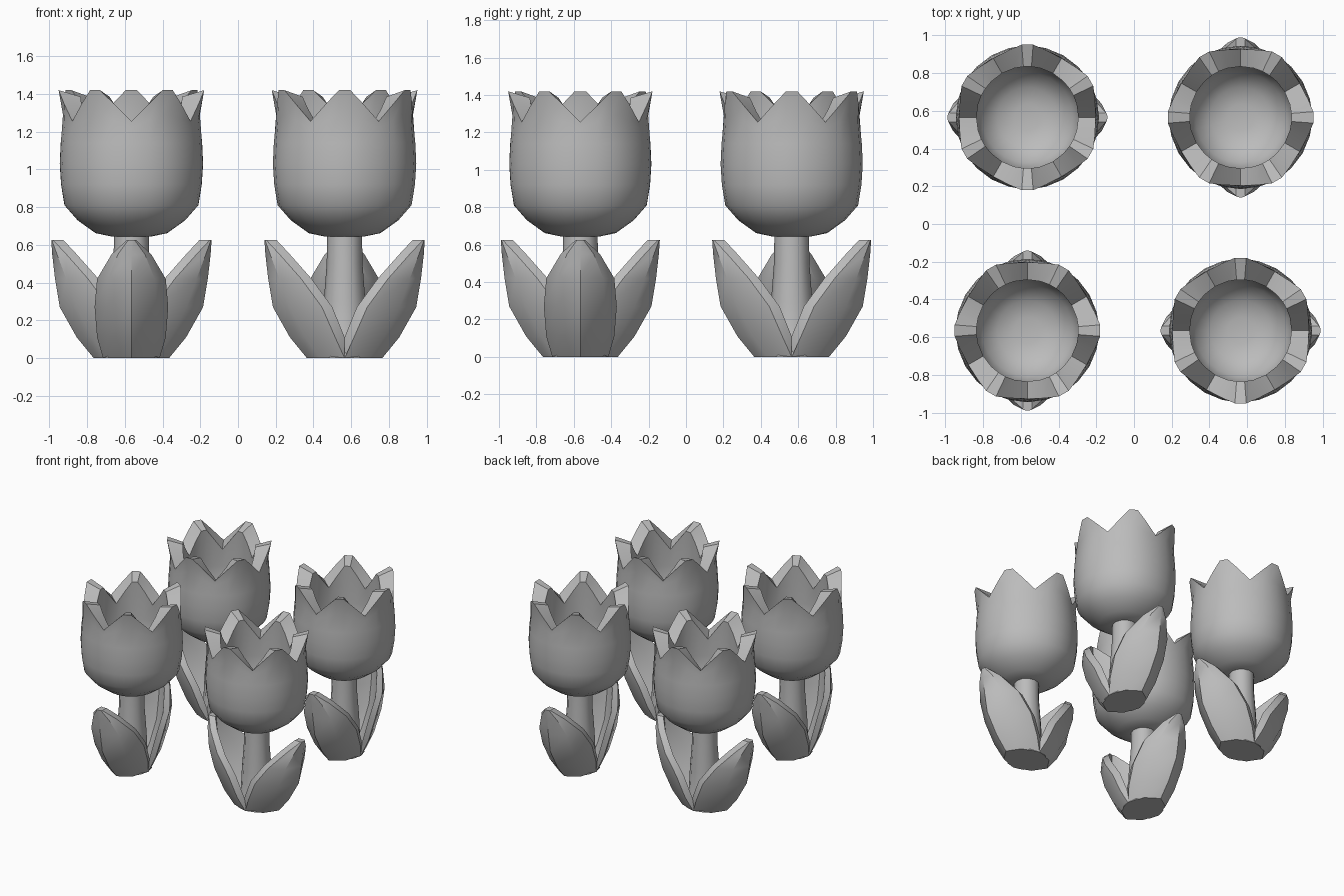
import bpy, bmesh, math
from mathutils import Matrix

cube = bpy.data.objects.get("Cube")
if cube:
    bpy.data.objects.remove(cube, do_unlink=True)

gray = bpy.data.materials.new("soft_gray")
gray.use_nodes = True
COL = (0.5, 0.5, 0.5, 1)
gray.diffuse_color = COL
gray.node_tree.nodes["Principled BSDF"].inputs["Base Color"].default_value = COL


def make_mesh(name, bm, angle):
    bmesh.ops.remove_doubles(bm, verts=bm.verts, dist=0.0005)
    bmesh.ops.recalc_face_normals(bm, faces=bm.faces)
    me = bpy.data.meshes.new(name)
    bm.to_mesh(me)
    bm.free()
    me.materials.append(gray)
    ob = bpy.data.objects.new(name, me)
    bpy.context.collection.objects.link(ob)
    bpy.ops.object.select_all(action='DESELECT')
    ob.select_set(True)
    bpy.context.view_layer.objects.active = ob
    bpy.ops.object.shade_smooth_by_angle(angle=math.radians(angle))
    return ob.data


def loft(rings, cap_ends=True):
    """Bridge closed rings of points, optionally closing both ends."""
    bm = bmesh.new()
    vs = [[bm.verts.new(p) for p in ring] for ring in rings]
    n = len(rings[0])
    for a, b in zip(vs, vs[1:]):
        for i in range(n):
            j = (i + 1) % n
            bm.faces.new((a[i], a[j], b[j], b[i]))
    if cap_ends:
        bm.faces.new(vs[0])
        bm.faces.new(vs[-1])
    return bm


def ring(r, z, angles):
    return [(r * math.cos(a), r * math.sin(a), z) for a in angles]


# Flower cup: thick shell with six scalloped petals, tips on the y axis
def build_cup():
    cols = []  # (angle, tip factor: 1 at the petal tip, 0 in the notch)
    for k in range(6):
        for off, t in ((-15, 0.58), (-4.5, 1), (4.5, 1), (15, 0.58), (30, 0)):
            cols.append((math.radians(90 + 60 * k + off), t))
    angles = [c[0] for c in cols]

    def rim(r0, r1, z0, z1):
        return [((r0 + (r1 - r0) * t ** 2) * math.cos(a),
                 (r0 + (r1 - r0) * t ** 2) * math.sin(a),
                 z0 + (z1 - z0) * t) for a, t in cols]

    rings = [ring(r, z, angles) for r, z in
             ((0.10, 0.643), (0.19, 0.662), (0.285, 0.73), (0.355, 0.81),
              (0.373, 0.92), (0.38, 1.03), (0.375, 1.14))]
    rings.append(rim(0.367, 0.364, 1.22, 1.29))
    rings.append(rim(0.362, 0.387, 1.255, 1.42))
    rings.append(rim(0.27, 0.27, 1.22, 1.385))
    rings += [ring(r, z, angles) for r, z in
              ((0.28, 1.08), (0.275, 0.95), (0.24, 0.85), (0.16, 0.78), (0.07, 0.76))]
    return loft(rings)


# Stem: slim tapered tube, flared at the foot
def build_stem():
    angles = [math.tau * i / 12 for i in range(12)]
    return loft([ring(r, z, angles) for r, z in
                 ((0.15, 0.0), (0.118, 0.12), (0.11, 0.3), (0.095, 0.5), (0.092, 0.68))])


# Leaf: thick cupped blade; each level holds height, spine x, margin x, half width
LEVELS = ((0.0, 0.20, 0.0, 0.15), (0.11, 0.29, 0.05, 0.182), (0.27, 0.38, 0.12, 0.195),
          (0.42, 0.405, 0.23, 0.182), (0.55, 0.42, 0.345, 0.105), (0.625, 0.425, 0.415, 0.025))


def build_leaf():
    rings = []
    for z, r, m, w in LEVELS:
        mid = m + 0.66 * (r - m)
        inner_m = max(m - 0.055, 0.0)
        inner_r = r - 0.06
        inner_mid = inner_m + 0.6 * (inner_r - inner_m)
        outer = [(m, -w), (mid, -0.68 * w), (r, 0), (mid, 0.68 * w), (m, w)]
        inner = [(inner_m, 0.88 * w), (inner_mid, 0.5 * w), (inner_r, 0),
                 (inner_mid, -0.5 * w), (inner_m, -0.88 * w)]
        rings.append([(x, y, z) for x, y in outer + inner])
    return loft(rings)


meshes = {
    "flower_cup": make_mesh("flower_cup", build_cup(), 40),
    "stem": make_mesh("stem", build_stem(), 40),
    "leaf": make_mesh("leaf", build_leaf(), 40),
}
for name in meshes:
    bpy.data.objects.remove(bpy.data.objects[name], do_unlink=True)

# Four tulips on a square, alternate ones turned a quarter
SPOTS = (("front_left", 0.565, -0.565, 0), ("front_right", -0.565, -0.565, 90),
         ("back_left", 0.565, 0.565, 90), ("back_right", -0.565, 0.565, 0))
for spot, x, y, turn in SPOTS:
    for part, mesh, extra in (("flower_cup", "flower_cup", 0), ("stem", "stem", 0),
                              ("leaf_a", "leaf", 0), ("leaf_b", "leaf", 180)):
        ob = bpy.data.objects.new(f"{spot}_{part}", meshes[mesh])
        bpy.context.collection.objects.link(ob)
        ob.location = (x, y, 0)
        ob.rotation_euler.z = math.radians(turn + extra)
